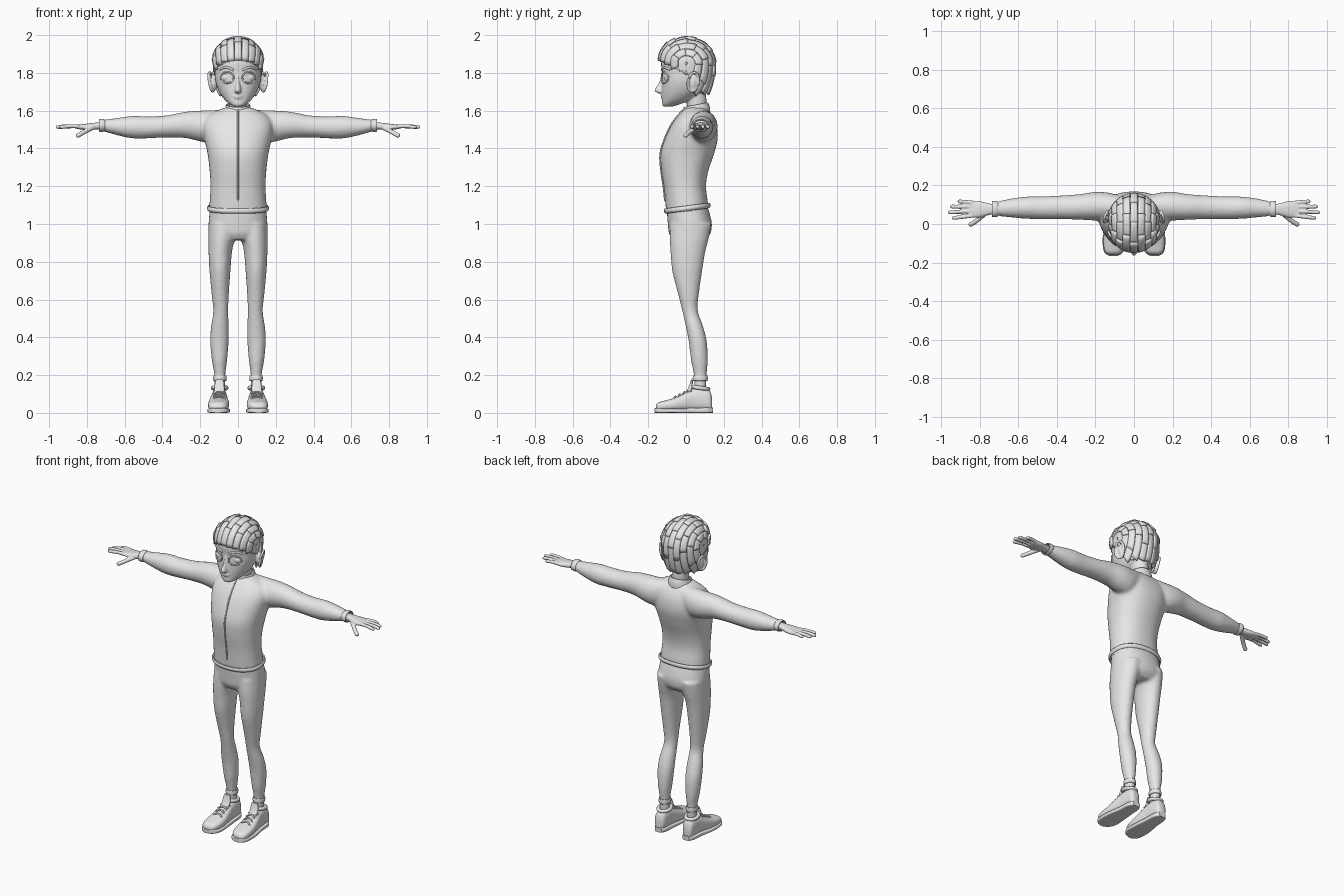
import bpy, bmesh
from math import sin, cos, pi, radians, copysign
from mathutils import Vector

old = bpy.data.objects.get("Cube")
if old:
    bpy.data.objects.remove(old, do_unlink=True)

grey = bpy.data.materials.new("plain grey")
grey.use_nodes = True
grey.diffuse_color = (0.8, 0.8, 0.8, 1)
grey.node_tree.nodes["Principled BSDF"].inputs["Base Color"].default_value = (0.8, 0.8, 0.8, 1)


def spline(rows, k=4):
    """Smooth in-between rows through the given ones."""
    out = []
    for i in range(len(rows) - 1):
        quad = [rows[max(i - 1, 0)], rows[i], rows[i + 1], rows[min(i + 2, len(rows) - 1)]]
        for s in range(k):
            t = s / k
            out.append([b + t / 2 * (c - a + t * (2 * a - 5 * b + 4 * c - d + t * (3 * (b - c) + d - a)))
                        for a, b, c, d in zip(*quad)])
    return out + [list(rows[-1])]


def skin(bm, rings, caps=True, closed=False):
    """Join rings of points into a surface."""
    loops = [[bm.verts.new(p) for p in r] for r in rings]
    pairs = list(zip(loops, loops[1:])) + ([(loops[-1], loops[0])] if closed else [])
    for a, b in pairs:
        for i in range(len(a)):
            j = (i + 1) % len(a)
            bm.faces.new((a[i], a[j], b[j], b[i]))
    if caps and not closed:
        bm.faces.new(loops[0])
        bm.faces.new(loops[-1])


def loft(bm, axis, rows, n=28, p=2.0, caps=True):
    """Rows hold the position on the axis, then the extents on the other two."""
    rings = []
    for t, a0, a1, b0, b1 in spline(rows):
        ring = []
        for i in range(n):
            c, s = cos(2 * pi * i / n), sin(2 * pi * i / n)
            a = (a0 + a1) / 2 + (a1 - a0) / 2 * copysign(abs(c) ** (2 / p), c)
            b = (b0 + b1) / 2 + (b1 - b0) / 2 * copysign(abs(s) ** (2 / p), s)
            ring.append({"x": (t, a, b), "y": (a, t, b), "z": (a, b, t)}[axis])
        rings.append(ring)
    skin(bm, rings, caps)


def wide(rows):
    """Rows with a half width instead of two sides."""
    return [(z, -w, w, f, b) for z, w, f, b in rows]


def tube(bm, pts, r, n=10, closed=False, k=4):
    pts = [Vector(p) for p in (pts if closed else spline(pts, k))]
    m, rings = len(pts), []
    for i, p in enumerate(pts):
        d = (pts[(i + 1) % m] - pts[i - 1]) if closed else pts[min(i + 1, m - 1)] - pts[max(i - 1, 0)]
        u = d.cross(Vector((0.1, 0.3, 1))).normalized()
        v = d.cross(u).normalized()
        rad = r if closed or 0 < i < m - 1 else r * 0.55
        rings.append([p + rad * (cos(2 * pi * q / n) * u + sin(2 * pi * q / n) * v) for q in range(n)])
    skin(bm, rings, True, closed)


def ball(bm, centre, size):
    made = bmesh.ops.create_uvsphere(bm, u_segments=24, v_segments=16, radius=1)["verts"]
    for v in made:
        v.co = Vector(c + s * q for c, s, q in zip(centre, size, v.co))


def finish(bm, name, mirror=False, voxel=0, relax=0, thick=0, smooth=True):
    if not thick:
        bmesh.ops.recalc_face_normals(bm, faces=bm.faces[:])
    me = bpy.data.meshes.new(name)
    bm.to_mesh(me)
    bm.free()
    me.materials.append(grey)
    ob = bpy.data.objects.new(name, me)
    bpy.context.collection.objects.link(ob)
    if thick:
        s = ob.modifiers.new("thickness", "SOLIDIFY")
        s.thickness, s.offset = thick, 0
    if mirror:
        ob.modifiers.new("mirror", "MIRROR").use_mirror_merge = False
    if voxel:
        r = ob.modifiers.new("blend", "REMESH")
        r.mode, r.voxel_size, r.use_smooth_shade = "VOXEL", voxel, True
        s = ob.modifiers.new("relax", "SMOOTH")
        s.factor, s.iterations = 0.5, relax
    if smooth:
        bpy.ops.object.select_all(action="DESELECT")
        ob.select_set(True)
        bpy.context.view_layer.objects.active = ob
        bpy.ops.object.shade_smooth_by_angle(angle=radians(50))
    return ob


# Jacket body and sleeves blended into one skin
torso = [(1.06, .153, -.105, .12), (1.12, .15, -.11, .115), (1.2, .146, -.118, .106),
         (1.28, .15, -.13, .118), (1.37, .161, -.135, .148), (1.45, .178, -.112, .168),
         (1.52, .185, -.08, .163), (1.57, .16, -.045, .142), (1.605, .1, -.012, .115), (1.62, .05, .0, .1)]
bm = bmesh.new()
loft(bm, "z", wide(torso), 40, 2.25)
loft(bm, "x", [(.05, .03, .14, 1.48, 1.61), (.13, .02, .162, 1.43, 1.603), (.2, .018, .167, 1.437, 1.6),
               (.28, .022, .155, 1.455, 1.594), (.38, .025, .148, 1.458, 1.575), (.48, .025, .143, 1.453, 1.57),
               (.56, .027, .142, 1.453, 1.572), (.65, .035, .13, 1.472, 1.56), (.725, .044, .112, 1.494, 1.55)])
finish(bm, "jacket", mirror=True, voxel=.01, relax=6)

# Jacket trims: collar, hem, zip and cuffs
bm = bmesh.new()
loft(bm, "z", wide([(1.575, .075, -.02, .125), (1.605, .066, -.012, .122), (1.632, .06, -.008, .113)]), caps=False)
for v in bm.verts:
    v.co.z += .2 * (v.co.y - .06)
finish(bm, "collar", thick=.008)
bm = bmesh.new()
loft(bm, "z", wide([(1.056, .154, -.105, .12), (1.066, .161, -.112, .127), (1.08, .156, -.11, .122)]), 40, 2.25, False)
for v in bm.verts:
    v.co.z += .13 * v.co.y + .015
finish(bm, "hem", thick=.008)
bm = bmesh.new()
tube(bm, [(0, f - .001, z) for z, w, f, b in torso[1:-1]], .005)
finish(bm, "zip")
bm = bmesh.new()
loft(bm, "x", [(.705, .042, .113, 1.494, 1.55), (.722, .038, .117, 1.49, 1.554), (.736, .04, .115, 1.492, 1.552)], caps=False)
finish(bm, "cuff", mirror=True, thick=.006)

# Hands
bm = bmesh.new()
loft(bm, "x", [(.7, .055, .1, 1.503, 1.54), (.75, .047, .106, 1.5, 1.537), (.81, .033, .12, 1.498, 1.53),
               (.855, .036, .117, 1.504, 1.525)], p=2.5)
for x0, y0, x1, y1 in ((.83, .044, .945, .03), (.84, .067, .965, .06), (.835, .09, .955, .09), (.825, .11, .915, .118)):
    tube(bm, [(x0, y0, 1.515), ((x0 + x1) / 2, (y0 + y1) / 2, 1.518), (x1, y1, 1.512)], .0105)
tube(bm, [(.765, .06, 1.512), (.8, .03, 1.495), (.83, .008, 1.478), (.855, -.006, 1.464)], .0125)
finish(bm, "hand", mirror=True, voxel=.004, relax=3)

# Trousers
bm = bmesh.new()
loft(bm, "z", wide([(1.1, .146, -.1, .112), (1.05, .152, -.1, .127), (1., .156, -.096, .137),
                    (.95, .152, -.09, .13), (.915, .11, -.07, .1)]), 40, 2.25)
loft(bm, "z", [(1., .005, .155, -.085, .135), (.92, .018, .157, -.087, .12), (.85, .032, .156, -.082, .102),
               (.75, .04, .151, -.073, .086), (.62, .049, .139, -.04, .067), (.54, .051, .131, -.02, .063),
               (.46, .049, .143, -.002, .09), (.38, .049, .148, .014, .11), (.28, .057, .139, .026, .116),
               (.2, .067, .126, .041, .109), (.1, .068, .124, .044, .107)])
finish(bm, "trousers", mirror=True, voxel=.01, relax=5)
bm = bmesh.new()
loft(bm, "z", [(.17, .064, .128, .04, .112), (.185, .063, .129, .038, .113), (.198, .065, .127, .041, .111)], caps=False)
finish(bm, "ankle_band", mirror=True, thick=.005)

# Shoes: upper, sole, padded collar, tongue and laces
bm = bmesh.new()
loft(bm, "y", [(-.16, .085, .13, .012, .04), (-.145, .064, .15, .01, .056), (-.11, .05, .158, .01, .066),
               (-.06, .047, .157, .01, .08), (-.01, .052, .15, .01, .104), (.04, .058, .14, .01, .128),
               (.09, .06, .136, .01, .132), (.125, .066, .132, .01, .118), (.138, .08, .12, .015, .08)], p=2.6)
finish(bm, "shoe_upper", mirror=True)
bm = bmesh.new()
loft(bm, "y", [(-.166, .088, .128, 0, .024), (-.15, .06, .152, 0, .026), (-.11, .043, .162, 0, .024),
               (-.04, .045, .16, 0, .024), (.04, .053, .146, 0, .026), (.11, .058, .14, 0, .028),
               (.142, .075, .122, 0, .028)], p=5)
finish(bm, "shoe_sole", mirror=True)
bm = bmesh.new()
tube(bm, [(.097 + .036 * cos(a * pi / 12), .076 + .042 * sin(a * pi / 12), .132 - .006 * sin(a * pi / 12))
          for a in range(24)], .011, closed=True)
finish(bm, "shoe_collar", mirror=True)
bm = bmesh.new()
loft(bm, "z", [(.085, .07, .13, -.02, .02), (.125, .072, .126, .008, .032), (.16, .074, .122, .022, .036),
               (.176, .08, .116, .026, .035)], p=3)
finish(bm, "shoe_tongue", mirror=True)
bm = bmesh.new()
for i in range(4):
    y, z = -.055 + .024 * i, .083 + .0125 * i
    for lean in (-.01, .01):
        tube(bm, [(.068, y - lean, z - .008), (.1, y, z + .004), (.132, y + lean, z - .008)], .0045, 8)
finish(bm, "laces", mirror=True)

# Head with nose, lips and ears, and the neck
bm = bmesh.new()
loft(bm, "z", wide([(1.622, .022, -.12, -.07), (1.635, .045, -.126, -.03), (1.66, .073, -.126, .03), (1.7, .1, -.128, .085),
                    (1.75, .118, -.128, .11), (1.8, .123, -.128, .125), (1.86, .122, -.131, .132),
                    (1.92, .1, -.11, .11), (1.955, .06, -.07, .07), (1.965, .02, -.02, .02)]), 40, 2.2)
loft(bm, "z", wide([(1.79, .008, -.132, -.1), (1.75, .01, -.143, -.1), (1.715, .016, -.163, -.1),
                    (1.7, .018, -.163, -.1), (1.69, .01, -.14, -.1)]), 16)
loft(bm, "z", wide([(1.53, .06, .0, .115), (1.6, .047, .008, .108), (1.66, .047, .0, .108), (1.73, .05, -.02, .1)]))
ball(bm, (0, -.127, 1.679), (.024, .008, .005))
ball(bm, (0, -.126, 1.668), (.019, .009, .005))
for s in (-1, 1):
    ball(bm, (s * .126, .036, 1.752), (.02, .026, .045))
    ring = [(a, cos(a), sin(a)) for a in (2 * pi * i / 24 for i in range(24))]
    tube(bm, [(s * (.142 + .008 * q - .01 * c), .038 + .028 * c + .006 * q, 1.752 + .05 * q) for a, c, q in ring],
         .008, closed=True)
finish(bm, "head", voxel=.005, relax=3)


def face_y(x, half=.122, front=.128):
    return -front * (1 - abs(x / half) ** 2.2) ** (1 / 2.2)


# Eyes, eyelids and brows
bm = bmesh.new()
ball(bm, (.057, -.08, 1.775), (.037, .038, .031))
finish(bm, "eye", mirror=True)
bm = bmesh.new()
tube(bm, [(x, face_y(x) - .002, z) for x, z in ((.057 + .034 * c, 1.775 + .029 * q) for a, c, q in ring)],
     .0045, closed=True)
finish(bm, "eyelid", mirror=True)
bm = bmesh.new()
tube(bm, [(x, face_y(x) - .002, z) for x, z in ((.022, 1.813), (.045, 1.825), (.072, 1.829), (.098, 1.816))], .006)
finish(bm, "brow", mirror=True)


# Hair: a close cap under overlapping front-to-back locks
def hair(phi, t, lift=0.0):
    c, q = cos(phi), sin(t)
    rz = .132 if q > 0 else .24
    return Vector(((.128 + lift) * sin(phi), .003 - (.145 + lift) * c * cos(t), 1.85 + (rz + lift) * c * q))


def on_scalp(p):
    return p.z > (1.795 - .5 * p.y if p.y < .04 else 1.695)


def patch(bm, phis, ts, lift, test=None):
    grid = [[bm.verts.new(hair(f, t, lift(i / (len(ts) - 1)))) for f in phis] for i, t in enumerate(ts)]
    for a, b in zip(grid, grid[1:]):
        for i in range(len(phis) - 1):
            quad = (a[i], a[i + 1], b[i + 1], b[i])
            if not test or test(sum((v.co for v in quad), Vector()) / 4):
                bm.faces.new(quad)


bm = bmesh.new()
patch(bm, [radians(-88 + 4 * i) for i in range(45)], [radians(-80 + 3 * i) for i in range(121)], lambda u: 0, on_scalp)
bmesh.ops.delete(bm, geom=[v for v in bm.verts if not v.link_faces], context="VERTS")
finish(bm, "hair_cap", thick=.006)

bm = bmesh.new()
strips = 9
step = radians(146) / strips
for k in range(strips):
    lo = (k - strips / 2) * step
    good = [t for t in range(-40, 270, 2) if on_scalp(hair(lo + step / 2, radians(t)))]
    start, end = radians(good[0]), radians(good[-1])
    cuts = [0] + [(j + (.3 if k % 2 else -.1)) / 5 for j in range(1, 5)] + [1]
    for a, b in zip(cuts, cuts[1:]):
        t0, t1 = start + (end - start) * a, start + (end - start) * min(b + .02, 1)
        base = .005 if a == 0 else .001 + .002 * (k % 2)
        patch(bm, [lo + step * (.02 + .32 * i) for i in range(4)],
              [t0 + (t1 - t0) * i / 6 for i in range(7)], lambda u: base + .008 * u)
finish(bm, "hair_locks", thick=.011)
